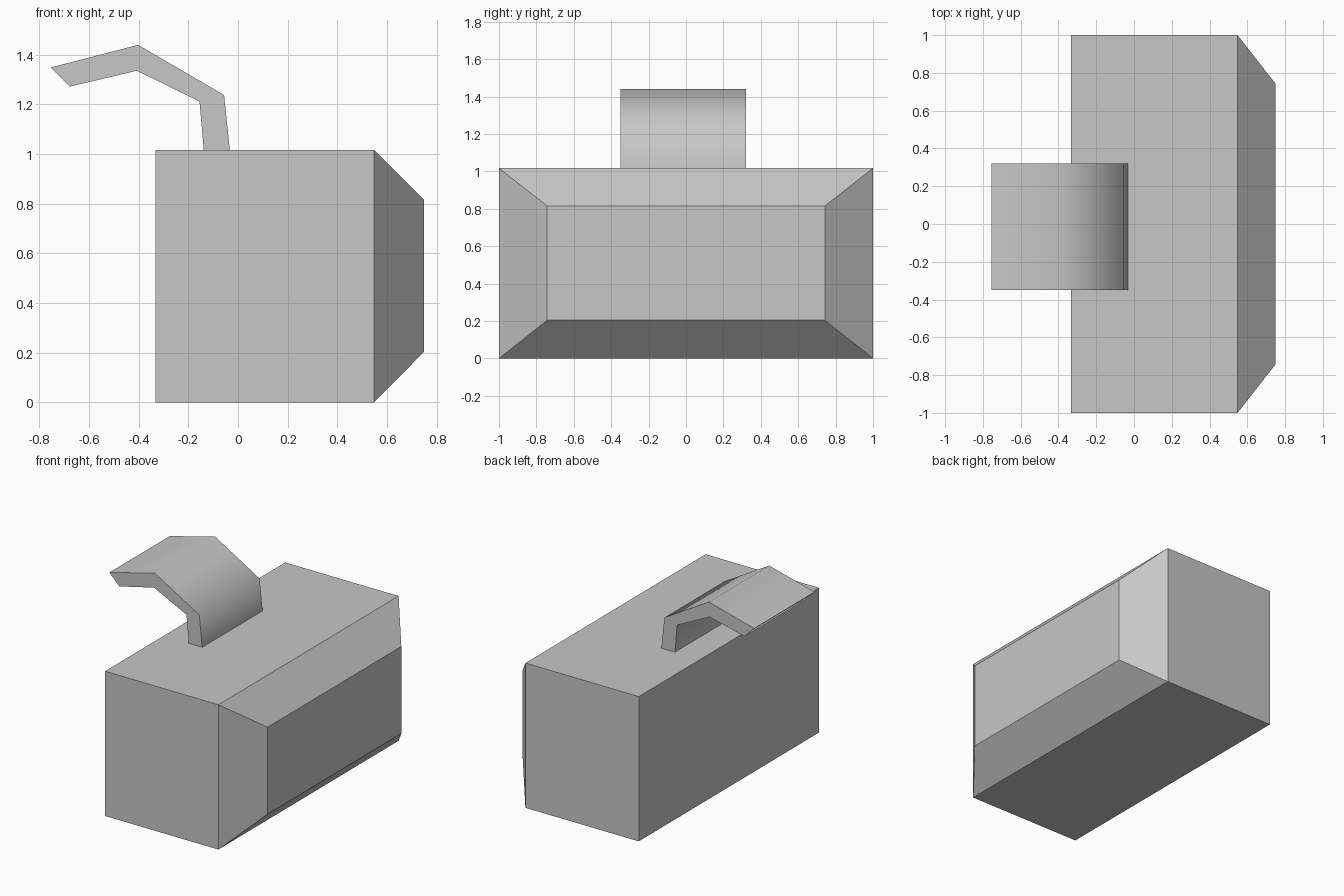
import bpy
import math

if "Cube" in bpy.data.objects:
    bpy.data.objects.remove(bpy.data.objects["Cube"], do_unlink=True)

# Single grey material
GREY = (0.57, 0.57, 0.57, 1.0)
grey = bpy.data.materials.new("plain grey")
grey.use_nodes = True
grey.diffuse_color = GREY
grey.node_tree.nodes["Principled BSDF"].inputs["Base Color"].default_value = GREY


def loft(name, rings):
    """Join equal-sized point rings with side faces and cap both ends."""
    n = len(rings[0])
    verts = [p for ring in rings for p in ring]
    faces = [tuple(range(n)), tuple(range(len(verts) - n, len(verts)))]
    for r in range(len(rings) - 1):
        for i in range(n):
            a, b = r * n + i, r * n + (i + 1) % n
            faces.append((a, b, b + n, a + n))
    mesh = bpy.data.meshes.new(name)
    mesh.from_pydata(verts, [], faces)
    mesh.materials.append(grey)
    obj = bpy.data.objects.new(name, mesh)
    bpy.context.collection.objects.link(obj)
    bpy.ops.object.select_all(action="DESELECT")
    obj.select_set(True)
    bpy.context.view_layer.objects.active = obj
    bpy.ops.object.mode_set(mode="EDIT")
    bpy.ops.mesh.select_all(action="SELECT")
    bpy.ops.mesh.normals_make_consistent(inside=False)
    bpy.ops.object.mode_set(mode="OBJECT")
    return obj


def rectangle(x, half_y, z0, z1):
    return [(x, -half_y, z0), (x, half_y, z0), (x, half_y, z1), (x, -half_y, z1)]


# Box body with a tapered panel on its +x side
loft("body", [
    rectangle(-0.333, 1.0, 0.0, 1.017),
    rectangle(0.548, 1.0, 0.0, 1.017),
    rectangle(0.75, 0.742, 0.204, 0.815),
])

# Bent flap rising from the top, extruded along y
profile = [(-0.033, 1.017), (-0.056, 1.238), (-0.402, 1.44), (-0.755, 1.349),
           (-0.678, 1.272), (-0.407, 1.336), (-0.155, 1.212), (-0.138, 1.017)]
flap = loft("curved_flap", [[(x, y, z) for x, z in profile] for y in (-0.35, 0.32)])
bpy.ops.object.shade_smooth_by_angle(angle=math.radians(65))
